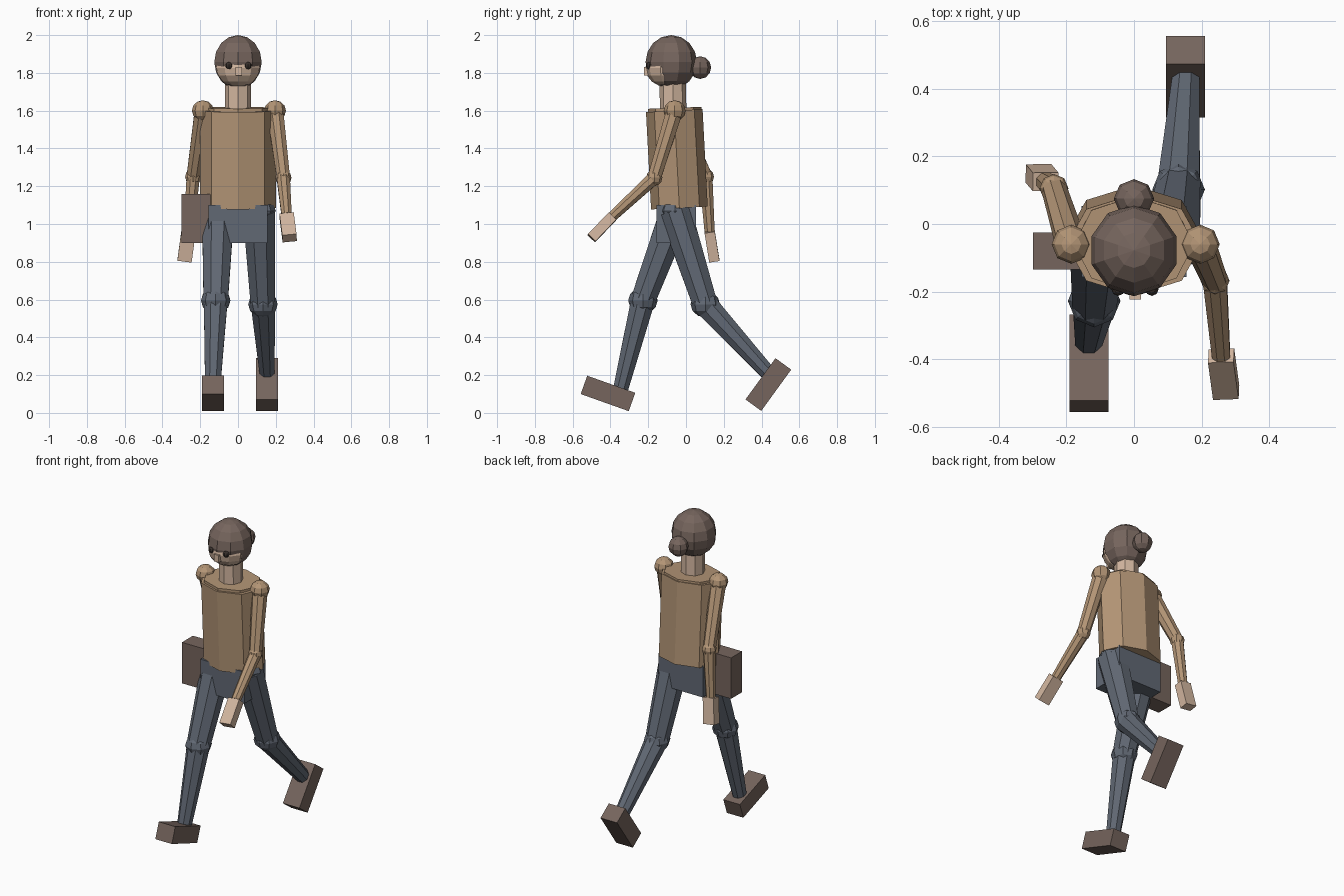
import bpy, bmesh
from math import radians, pi
from mathutils import Vector, Matrix

if "Cube" in bpy.data.objects:
    bpy.data.objects.remove(bpy.data.objects["Cube"])


def material(name, rgb):
    m = bpy.data.materials.new(name)
    m.diffuse_color = (*rgb, 1)
    m.use_nodes = True
    m.node_tree.nodes["Principled BSDF"].inputs["Base Color"].default_value = m.diffuse_color
    return m


SHIRT = material("tan_cloth", (0.45, 0.30, 0.18))
TROUSERS = material("slate_cloth", (0.12, 0.14, 0.175))
BROWN = material("brown", (0.18, 0.13, 0.11))
SKIN = material("skin", (0.65, 0.47, 0.35))
DARK = material("dark", (0.04, 0.03, 0.025))


def finish(name, bm, mat, matrix):
    bm.transform(matrix)
    mesh = bpy.data.meshes.new(name)
    bm.to_mesh(mesh)
    bm.free()
    mesh.materials.append(mat)
    obj = bpy.data.objects.new(name, mesh)
    bpy.context.collection.objects.link(obj)


def aim(a, b):
    """Frame at the middle of a-b whose -z axis points to b."""
    a, b = Vector(a), Vector(b)
    turn = Vector((0, 0, -1)).rotation_difference(b - a).to_matrix().to_4x4()
    return Matrix.Translation((a + b) / 2) @ turn, (b - a).length


def tube(name, a, b, ra, rb, mat, sides=8, squash=1.0, spin=0.0):
    frame, length = aim(a, b)
    bm = bmesh.new()
    bmesh.ops.create_cone(bm, cap_ends=True, segments=sides, radius1=rb,
                          radius2=ra, depth=length)
    finish(name, bm, mat, frame @ Matrix.Diagonal((1, squash, 1, 1))
           @ Matrix.Rotation(spin, 4, 'Z'))


def ball(name, centre, radii, mat, seg=8, rings=6):
    bm = bmesh.new()
    bmesh.ops.create_uvsphere(bm, u_segments=seg, v_segments=rings, radius=1)
    finish(name, bm, mat, Matrix.Translation(centre) @ Matrix.Diagonal((*radii, 1)))


def box(name, size, mat, frame):
    bm = bmesh.new()
    bmesh.ops.create_cube(bm, size=1)
    finish(name, bm, mat, frame @ Matrix.Diagonal((*size, 1)))


at = Matrix.Translation

# Head, face and hair
ball("head", (0, -0.10, 1.825), (0.12, 0.115, 0.10), SKIN, 10, 8)
ball("hair", (0, -0.078, 1.857), (0.132, 0.136, 0.143), BROWN, 10, 8)
ball("hair_bun", (0, 0.075, 1.828), (0.06, 0.058, 0.06), BROWN)
box("nose", (0.034, 0.04, 0.045), SKIN, at((0.003, -0.203, 1.808)))
for side, x in (("left", 0.053), ("right", -0.047)):
    ball(side + "_eye", (x, -0.193, 1.838), (0.02, 0.02, 0.02), DARK, 8, 6)
tube("neck", (0, -0.07, 1.76), (0, -0.068, 1.58), 0.07, 0.07, SKIN)

# Torso leaning forward, collar and pelvis
tube("torso", (0, -0.062, 1.60), (0, -0.035, 1.085), 0.20, 0.20, SHIRT, 8, 0.75)
tube("collar", (0, -0.06, 1.615), (0, -0.058, 1.56), 0.178, 0.178, SHIRT, 8, 0.80)
box("pelvis", (0.31, 0.21, 0.20), TROUSERS, at((0, -0.052, 1.0)))

# Legs in mid-stride: hip, knee, ankle, foot centre, foot pitch
legs = {
    "front": ((-0.105, -0.05, 1.07), (-0.118, -0.228, 0.595),
              (-0.135, -0.35, 0.11), (-0.133, -0.413, 0.103), -19.6),
    "rear": ((0.11, -0.058, 1.07), (0.132, 0.102, 0.575),
             (0.155, 0.445, 0.20), (0.153, 0.436, 0.15), 54),
}
for side, (hip, knee, ankle, foot, pitch) in legs.items():
    ball(side + "_hip", hip, (0.09, 0.085, 0.06), TROUSERS)
    tube(side + "_thigh", hip, knee, 0.092, 0.070, TROUSERS, spin=pi / 8)
    ball(side + "_knee", knee, (0.078, 0.078, 0.07), TROUSERS)
    tube(side + "_shin", knee, ankle, 0.068, 0.042, TROUSERS, spin=pi / 8)
    box(side + "_shoe", (0.116, 0.27, 0.103), BROWN,
        at(foot) @ Matrix.Rotation(radians(pitch), 4, 'X'))

# Swinging arms: shoulder, elbow, wrist, fingertip
arms = {
    "rear": ((-0.186, -0.06, 1.60), (-0.237, 0.105, 1.25),
             (-0.262, 0.125, 0.96), (-0.283, 0.15, 0.805)),
    "front": ((0.196, -0.06, 1.60), (0.240, -0.168, 1.245),
              (0.258, -0.39, 1.04), (0.273, -0.50, 0.925)),
}
for side, (shoulder, elbow, wrist, tip) in arms.items():
    ball(side + "_shoulder", shoulder, (0.058, 0.058, 0.055), SHIRT)
    tube(side + "_upper_arm", shoulder, elbow, 0.047, 0.038, SHIRT, spin=pi / 8)
    ball(side + "_elbow", elbow, (0.043, 0.043, 0.043), SHIRT)
    tube(side + "_forearm", elbow, wrist, 0.038, 0.029, SHIRT, spin=pi / 8)
    frame, length = aim(wrist, tip)
    box(side + "_hand", (0.076, 0.055, length), SKIN, frame)

# Bag at the hip
box("hip_bag", (0.155, 0.11, 0.26), BROWN, at((-0.222, -0.08, 1.03)))
